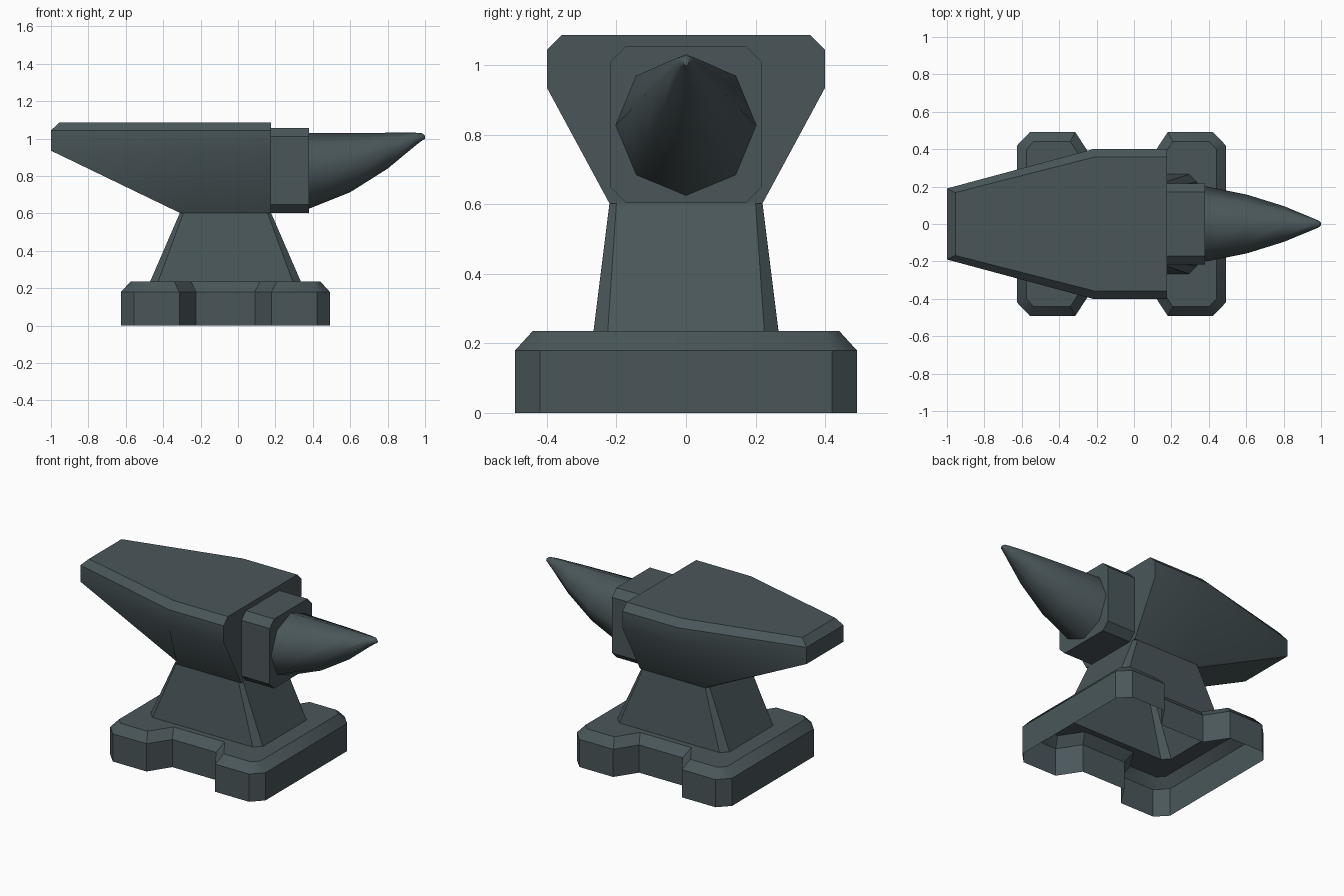
import bpy, bmesh, math
from mathutils import Vector

if "Cube" in bpy.data.objects:
    bpy.data.objects.remove(bpy.data.objects["Cube"])

iron = bpy.data.materials.new("dark iron")
iron.diffuse_color = (0.068, 0.094, 0.102, 1)
iron.use_nodes = True
iron.node_tree.nodes["Principled BSDF"].inputs["Base Color"].default_value = iron.diffuse_color


def finish(bm, name, angle=35):
    bmesh.ops.recalc_face_normals(bm, faces=bm.faces[:])
    me = bpy.data.meshes.new(name)
    bm.to_mesh(me)
    bm.free()
    ob = bpy.data.objects.new(name, me)
    bpy.context.collection.objects.link(ob)
    me.materials.append(iron)
    bpy.ops.object.select_all(action='DESELECT')
    ob.select_set(True)
    bpy.context.view_layer.objects.active = ob
    bpy.ops.object.shade_smooth_by_angle(angle=math.radians(angle))


def ring(bm, pts):
    return [bm.verts.new(p) for p in pts]


def skin(bm, rings):
    n = len(rings[0])
    for a, b in zip(rings, rings[1:]):
        for i in range(n):
            j = (i + 1) % n
            bm.faces.new((a[i], a[j], b[j], b[i]))


def loft(name, loops, caps=True, angle=35):
    bm = bmesh.new()
    rings = [ring(bm, l) for l in loops]
    skin(bm, rings)
    if caps:
        bm.faces.new(rings[0])
        bm.faces.new(rings[-1])
    finish(bm, name, angle)


def inset(pts, d):
    """Move a counter-clockwise outline inward by d."""
    out, n = [], len(pts)
    for i in range(n):
        p, c, q = (Vector(pts[k % n]) for k in (i - 1, i, i + 1))
        e, f = (c - p).normalized(), (q - c).normalized()
        n1, n2 = Vector((-e.y, e.x)), Vector((-f.y, f.x))
        out.append(tuple(c + (n1 + n2) * d / (1 + n1.dot(n2))))
    return out


def mirror_xy(quarter, cx):
    """Quarter outline (x offset, y) running from +x to +y, mirrored all round."""
    top = quarter + [(-x, y) for x, y in reversed(quarter)]
    full = top + [(x, -y) for x, y in reversed(top)]
    return [(x + cx, y) for x, y in full]


def at(pts, z):
    return [(x, y, z) for x, y in pts]


# Hollow foot and waist: open shell, H-shaped outline rising to the pedestal
bm = bmesh.new()
cx = -0.067
foot = mirror_xy([(.558, .42), (.49, .491), (.247, .491), (.157, .354)], cx)
rings = [ring(bm, at(foot, 0)), ring(bm, at(foot, .18)),
         ring(bm, at(inset(foot, .05), .235))]
skin(bm, rings)
low = mirror_xy([(.403, .225), (.36, .266)], cx)
high = mirror_xy([(.244, .20), (.225, .22)], cx)
waist = [ring(bm, at(low, .235)), ring(bm, at(high, .602))]
skin(bm, waist)
edges = []
for r in (rings[-1], waist[0]):
    edges += [bm.edges.get((r[i - 1], r[i])) for i in range(len(r))]
bmesh.ops.triangle_fill(bm, edges=edges, use_beauty=True)
finish(bm, "foot_and_waist")


# Body with tapered heel: half outline (face end, shoulder, heel) mirrored in y
def body_loop(z, face_y, mid, heel):
    half = [(.177, face_y), mid, heel]
    return at(half + [(x, -y) for x, y in reversed(half)], z)


loft("body", [
    body_loop(.602, .22, (-.285, .22), (-.31, .19)),
    body_loop(.935, .40, (-.22, .40), (-1, .19)),
    body_loop(1.043, .40, (-.22, .40), (-1, .19)),
    body_loop(1.087, .357, (-.215, .357), (-.955, .168)),
])

# Neck block between body and horn
c = .045
hy, hz, zc = .217, .226, .829
sect = mirror_xy([(hy, hz - c), (hy - c, hz)], 0)
loft("neck", [[(x, y, z + zc) for y, z in sect] for x in (.17, .38)])

# Horn: eight-sided rings with a level top line
horn = [(.375, .203, 1.029), (.60, .158, 1.029), (.80, .096, 1.031),
        (.95, .034, 1.031), (.985, .019, 1.028), (1.0, .008, 1.014)]
loft("horn", [[(x, r * math.sin(k * math.pi / 4), top - r + r * math.cos(k * math.pi / 4))
               for k in range(8)] for x, r, top in horn], angle=50)
